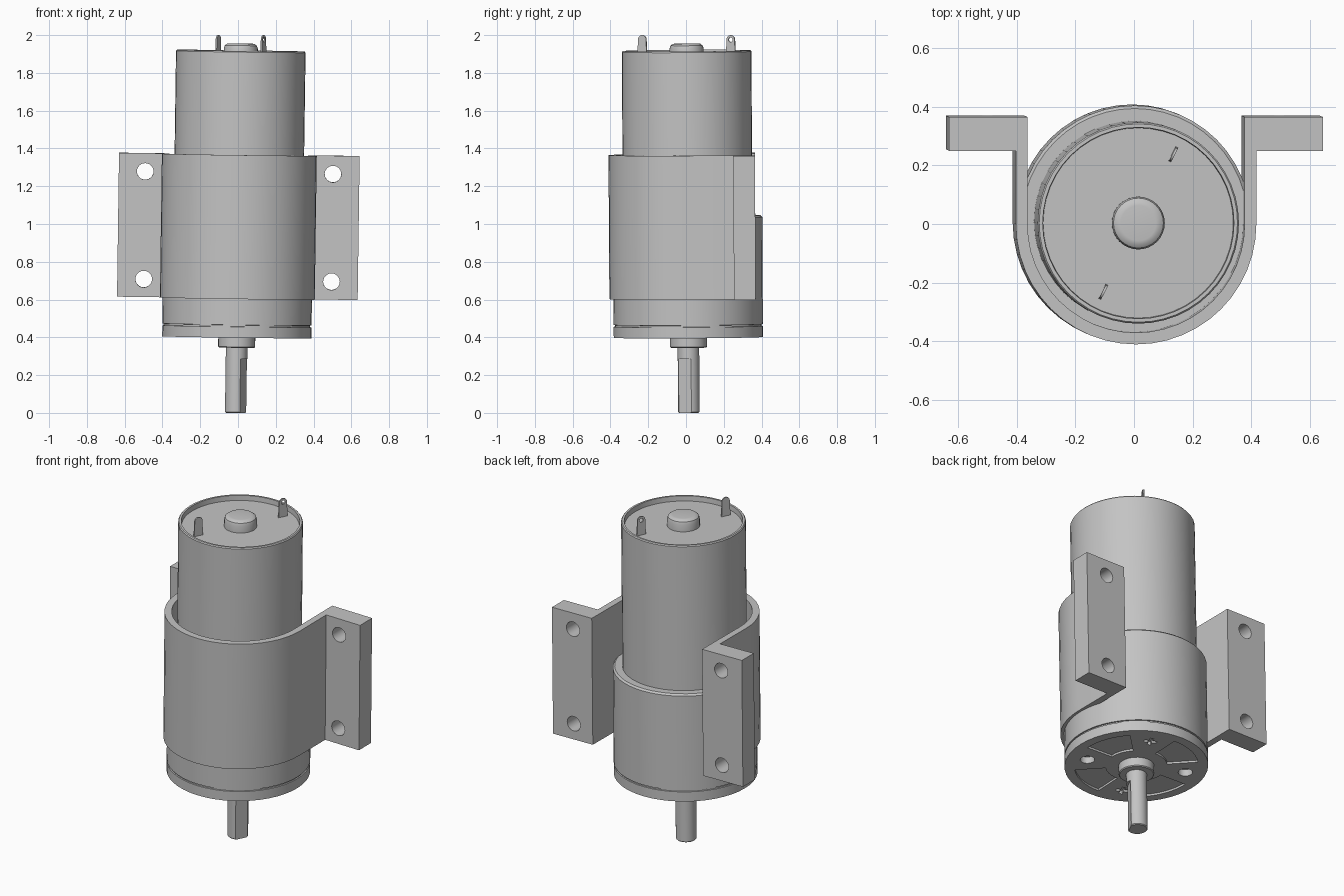
import bpy, bmesh, math
from math import sin, cos, pi, radians
from mathutils import Matrix, Vector

cube = bpy.data.objects.get("Cube")
if cube:
    bpy.data.objects.remove(cube, do_unlink=True)

grey = bpy.data.materials.new("plain_grey")
grey.use_nodes = True
COLOUR = (0.55, 0.55, 0.55, 1)
grey.diffuse_color = COLOUR
grey.node_tree.nodes["Principled BSDF"].inputs["Base Color"].default_value = COLOUR

# The whole assembly leans very slightly
LEAN = (Matrix.Translation((-0.012, 0.015, 0))
        @ Matrix.Rotation(radians(0.8), 4, 'Y') @ Matrix.Rotation(radians(0.35), 4, 'X'))
TURN = radians(63)   # angle of the terminals, shaft flat and face details


def make(name, bm):
    bmesh.ops.recalc_face_normals(bm, faces=bm.faces)
    mesh = bpy.data.meshes.new(name)
    bm.to_mesh(mesh)
    bm.free()
    mesh.materials.append(grey)
    ob = bpy.data.objects.new(name, mesh)
    bpy.context.collection.objects.link(ob)
    return ob


def lathe(name, profile, seg=48):
    """Revolve (radius, z) points around z; both ends are capped."""
    bm = bmesh.new()
    rings = [[bm.verts.new((r * cos(2 * pi * i / seg), r * sin(2 * pi * i / seg), z))
              for i in range(seg)] for r, z in profile]
    for a, b in zip(rings, rings[1:]):
        for i in range(seg):
            j = (i + 1) % seg
            bm.faces.new((a[i], a[j], b[j], b[i]))
    bm.faces.new(rings[0])
    bm.faces.new(rings[-1])
    return make(name, bm)


def prism(name, outline, low, high, matrix=Matrix()):
    """Extrude an xy outline from low to high, then place it."""
    bm = bmesh.new()
    face = bm.faces.new([bm.verts.new((x, y, low)) for x, y in outline])
    new = bmesh.ops.extrude_face_region(bm, geom=[face])["geom"]
    bmesh.ops.translate(bm, vec=(0, 0, high - low),
                        verts=[v for v in new if isinstance(v, bmesh.types.BMVert)])
    bm.transform(matrix)
    return make(name, bm)


def arc(radius, start, end, steps, centre=(0, 0)):
    angles = [radians(start + (end - start) * i / steps) for i in range(steps + 1)]
    return [(centre[0] + radius * cos(a), centre[1] + radius * sin(a)) for a in angles]


def circle(radius, centre=(0, 0), seg=20):
    return arc(radius, 0, 360, seg, centre)[:-1]


def cut(ob, cutters):
    for c in cutters:
        mod = ob.modifiers.new("cut", 'BOOLEAN')
        mod.operation = 'DIFFERENCE'
        mod.solver = 'EXACT'
        mod.object = c
        bpy.context.view_layer.objects.active = ob
        bpy.ops.object.modifier_apply(modifier=mod.name)
        bpy.data.objects.remove(c, do_unlink=True)


parts = []

# Motor can with a rolled rim and recessed end face
parts.append(lathe("motor_can", [(0.343, 0.95), (0.343, 1.912), (0.338, 1.918),
                                 (0.326, 1.918), (0.324, 1.888)]))

# Rear bearing cap
parts.append(lathe("bearing_cap", [(0.09, 1.88), (0.09, 1.93), (0.085, 1.945),
                                   (0.073, 1.954), (0.06, 1.956)], 32))

# Gearbox housing with the seam above its face plate
gearbox = lathe("gearbox", [(0.395, 0.4), (0.395, 0.458), (0.388, 0.459), (0.388, 0.467),
                            (0.395, 0.468), (0.395, 1.035), (0.385, 1.045)])
face = Matrix.Rotation(radians(-24), 4, 'Z')
cutters = []
for k in range(4):
    spin = face @ Matrix.Rotation(k * pi / 2, 4, 'Z')
    pocket = arc(0.34, 22, 68, 10) + arc(0.17, 68, 22, 6)
    cutters.append(prism("pocket_cutter", pocket, 0.3, 0.412, spin))
    if k % 2 == 0:
        cutters.append(prism("hole_cutter", circle(0.04, (0.28, 0)), 0.3, 0.44, spin))
    else:
        a, b = 0.01, 0.036
        cross = [(b, -a), (b, a), (a, a), (a, b), (-a, b), (-a, a),
                 (-b, a), (-b, -a), (-a, -a), (-a, -b), (a, -b), (a, -a)]
        cutters.append(prism("screw_cutter", [(x + 0.28, y) for x, y in cross],
                             0.3, 0.42, spin))
cut(gearbox, cutters)
parts.append(gearbox)

# Front boss
parts.append(lathe("front_boss", [(0.098, 0.41), (0.098, 0.35), (0.093, 0.345)], 32))

# Output shaft with its flat
shaft = lathe("output_shaft", [(0.052, 0), (0.057, 0.005), (0.057, 0.36)], 32)
flat = [(0.043, -0.1), (0.15, -0.1), (0.15, 0.1), (0.043, 0.1)]
cut(shaft, [prism("flat_cutter", flat, -0.1, 0.285, Matrix.Rotation(TURN - pi / 2, 4, 'Z'))])
parts.append(shaft)

# Terminals: radial upright tabs with an eyelet
UPRIGHT = Matrix.Rotation(pi / 2, 4, 'X')
for side, name in ((1, "rear_terminal"), (-1, "front_terminal")):
    place = (Matrix.Rotation(TURN, 4, 'Z') @ Matrix.Translation((side * 0.263, 0, 0)) @ UPRIGHT)
    outline = [(-0.028, 1.87), (0.028, 1.87)] + arc(0.024, 0, 180, 12, (0, 1.976))
    tab = prism(name, outline, -0.004, 0.004, place)
    cut(tab, [prism("eyelet_cutter", circle(0.012, (0, 1.976), 16), -0.05, 0.05, place)])
    parts.append(tab)

# Saddle bracket: curved strap, straight arms and drilled flanges
right_edge = [(0.41, 0), (0.41, 0.25), (0.637, 0.25), (0.637, 0.365), (0.37, 0.365), (0.37, 0)]
left_edge = [(-x, y) for x, y in reversed(right_edge)]
outline = right_edge + arc(0.37, 0, -180, 24)[1:-1] + left_edge + arc(0.41, -180, 0, 24)[1:-1]
bracket = prism("saddle_bracket", outline, 0.605, 1.367, Matrix.Translation((0, -0.007, 0)))
cut(bracket, [prism("bolt_hole_cutter", circle(0.044, (x, z), 24), -0.6, -0.1, UPRIGHT)
              for x in (-0.497, 0.497) for z in (0.7, 1.27)])
parts.append(bracket)

# Lean the parts and smooth the round surfaces
bpy.ops.object.select_all(action='DESELECT')
for ob in parts:
    ob.data.transform(LEAN)
    ob.select_set(True)
bpy.context.view_layer.objects.active = parts[0]
bpy.ops.object.shade_smooth_by_angle(angle=radians(30))
